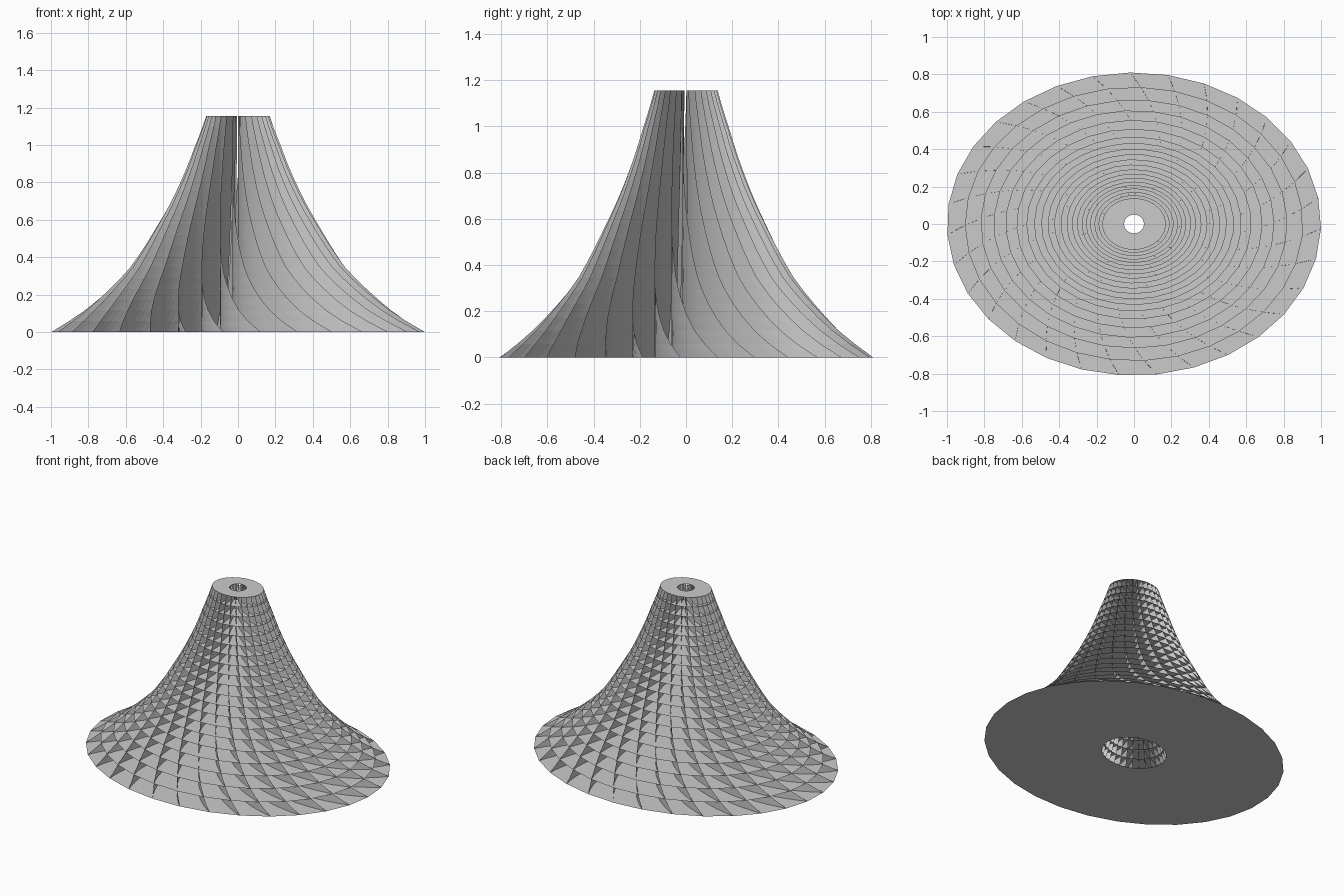
import bpy, bmesh
from math import sin, cos, atan, exp, log, radians, tau

if "Cube" in bpy.data.objects:
    bpy.data.objects.remove(bpy.data.objects["Cube"], do_unlink=True)

FINS, LEVELS, HEIGHT = 31, 20, 1.155
PROFILE = [(0, 1), (.1, .84), (.2, .72), (.34, .58), (.556, .44),
           (.797, .31), (.995, .23), (HEIGHT, .17)]

gray = bpy.data.materials.new("light_gray")
gray.use_nodes = True
gray.diffuse_color = (.6, .6, .6, 1)
gray.node_tree.nodes["Principled BSDF"].inputs["Base Color"].default_value = (.6, .6, .6, 1)


def outer_radius(z):
    # Flared outline, nearly exponential
    for (z0, r0), (z1, r1) in zip(PROFILE, PROFILE[1:]):
        if z <= z1 + 1e-6:
            return exp(log(r0) + (log(r1) - log(r0)) * (z - z0) / (z1 - z0))
    return PROFILE[-1][1]


def inner_radius(z):
    # Central shaft narrows with the outline
    return .053 + .162 * (outer_radius(z) - .17) / .83


def plan_point(fin, r, z):
    # Every fin follows one bowed curve in plan, on an oval footprint
    angle = radians(-1.7) + tau * fin / FINS - atan(.64 * (1 - r))
    squash = .81 + .19 * max(0, 1 - r / .17)
    return (r * cos(angle), r * squash * sin(angle), z)


def finish(bm, name):
    mesh = bpy.data.meshes.new(name)
    bm.to_mesh(mesh)
    bm.free()
    mesh.materials.append(gray)
    obj = bpy.data.objects.new(name, mesh)
    bpy.context.collection.objects.link(obj)
    return obj


# Floor plates: thin oval rings with a round opening
heights = [HEIGHT * k / LEVELS for k in range(LEVELS + 1)]
for k, z in enumerate(heights):
    bm = bmesh.new()
    inner = [bm.verts.new(plan_point(i, inner_radius(z), z)) for i in range(FINS)]
    outer = [bm.verts.new(plan_point(i, outer_radius(z), z)) for i in range(FINS)]
    for i in range(FINS):
        j = (i + 1) % FINS
        bm.faces.new((inner[i], outer[i], outer[j], inner[j]))
    finish(bm, f"floor_plate_{k + 1}")

# Upright curved fins running through all the floors
COLUMNS = 12
bm = bmesh.new()
for i in range(FINS):
    rows = []
    for z in heights:
        a, b = inner_radius(z), outer_radius(z)
        rows.append([bm.verts.new(plan_point(i, a + (b - a) * c / COLUMNS, z))
                     for c in range(COLUMNS + 1)])
    for low, high in zip(rows, rows[1:]):
        for c in range(COLUMNS):
            bm.faces.new((low[c], low[c + 1], high[c + 1], high[c]))
finish(bm, "curved_fins")
